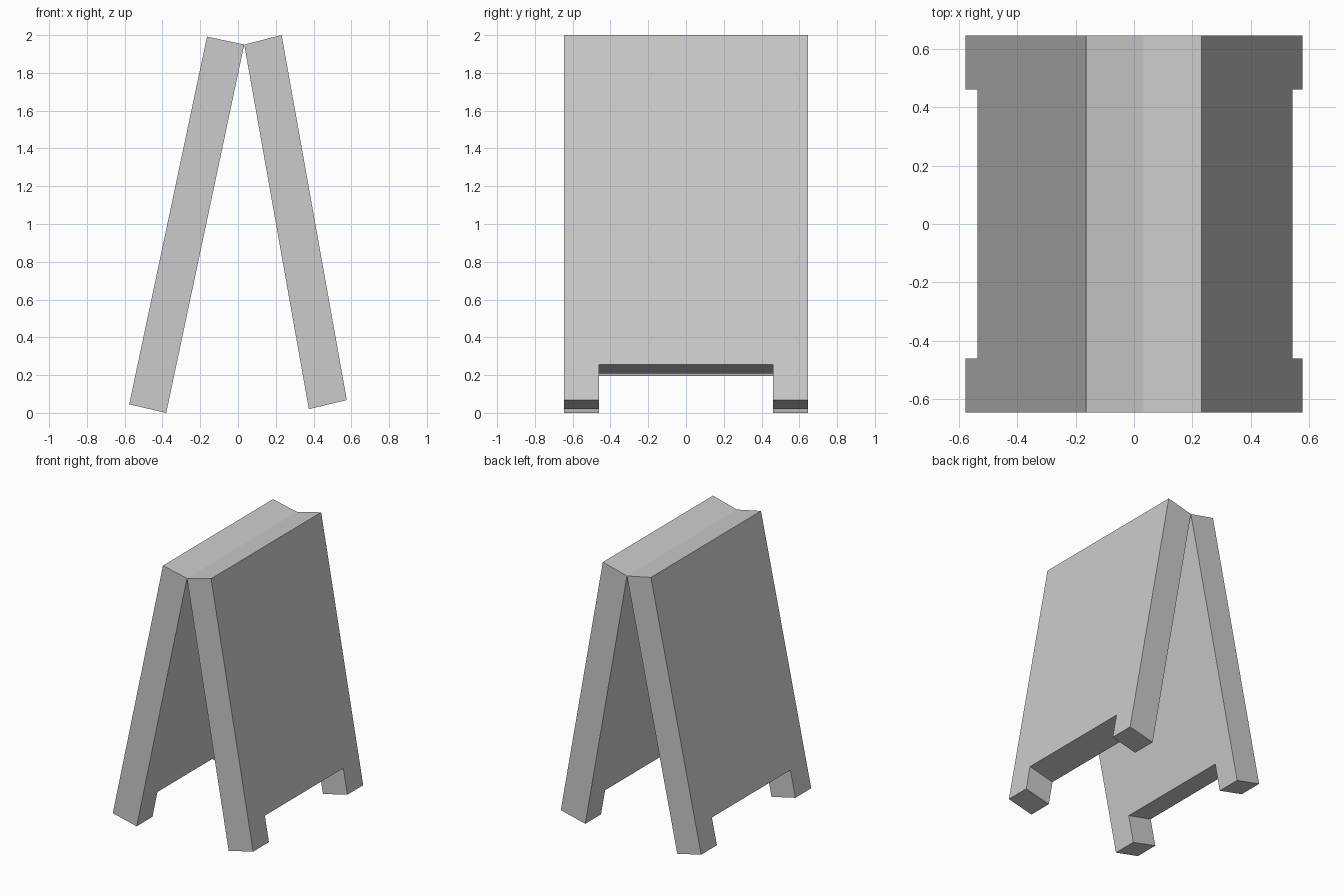
import bpy, bmesh
from mathutils import Vector

if "Cube" in bpy.data.objects:
    bpy.data.objects.remove(bpy.data.objects["Cube"])

W, LEG = 0.645, 0.46   # half width, half width of the cut-out between the feet


def board(name, inner, outer, notch):
    """Slanted board: inner/outer are (top, bottom) edge points in the xz plane."""
    # Face outline as (y, fraction down the board)
    outline = [(-W, 0), (W, 0), (W, 1), (LEG, 1), (LEG, 1 - notch),
               (-LEG, 1 - notch), (-LEG, 1), (-W, 1)]
    bm = bmesh.new()
    rings = []
    for top, bottom in (inner, outer):
        ring = []
        for y, f in outline:
            p = Vector(top).lerp(Vector(bottom), f)
            ring.append(bm.verts.new((p.x, y, p.y)))
        rings.append(ring)
        bm.faces.new(ring)
    a, b = rings
    n = len(a)
    for i in range(n):
        j = (i + 1) % n
        bm.faces.new((a[i], a[j], b[j], b[i]))
    bmesh.ops.recalc_face_normals(bm, faces=bm.faces)
    mesh = bpy.data.meshes.new(name)
    bm.to_mesh(mesh)
    bm.free()
    obj = bpy.data.objects.new(name, mesh)
    bpy.context.collection.objects.link(obj)


# Two boards meeting along the top inner edge
HINGE = (0.033, 1.95)
board("left_board", (HINGE, (-0.38, 0.0)), ((-0.164, 1.992), (-0.576, 0.045)), 0.1)
board("right_board", (HINGE, (0.375, 0.02)), ((0.231, 2.0), (0.576, 0.068)), 0.097)
